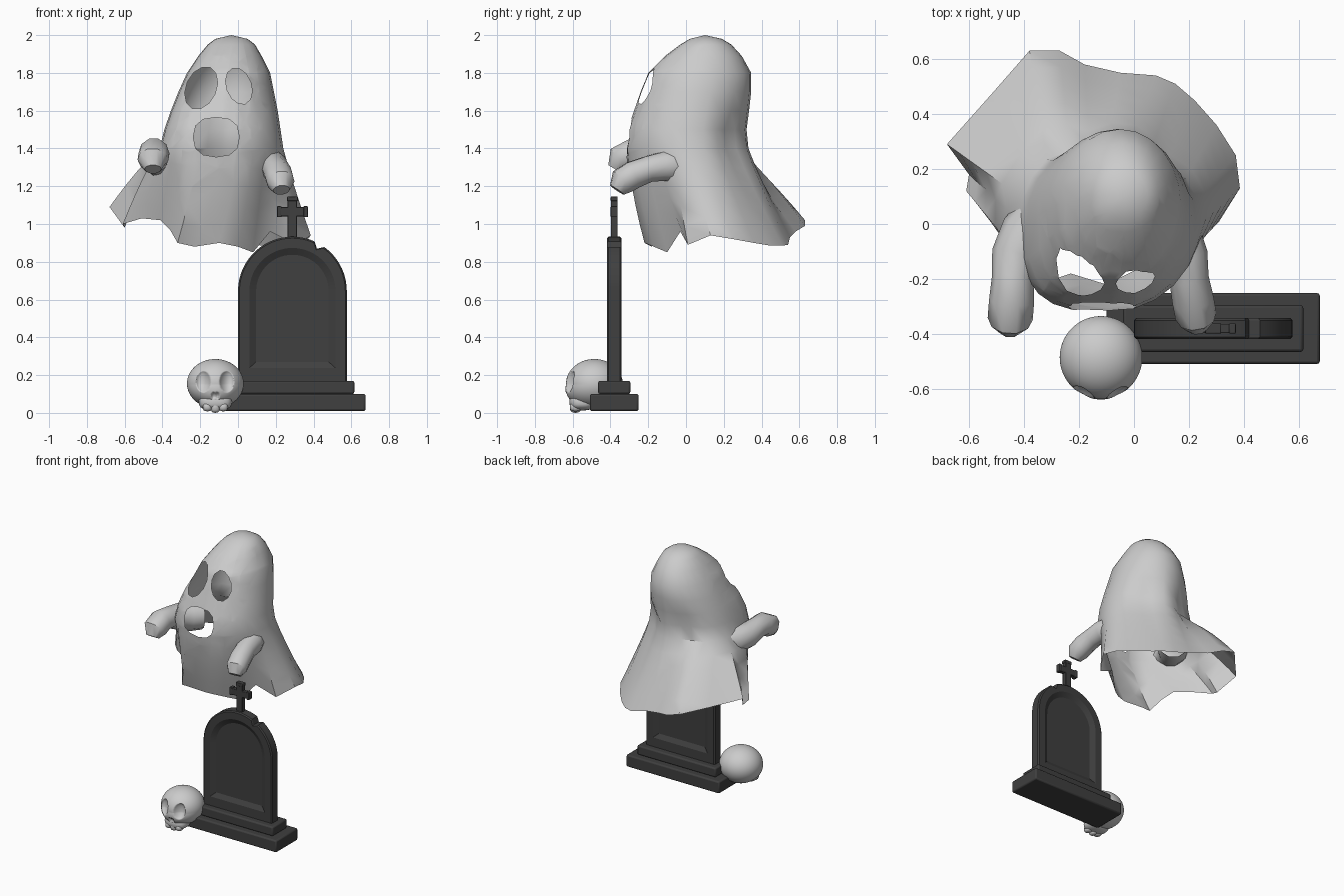
import bpy, bmesh
from math import sin, cos, pi, radians, exp, copysign
from mathutils import Vector

cube = bpy.data.objects.get("Cube")
if cube:
    bpy.data.objects.remove(cube, do_unlink=True)


def material(name, value):
    mat = bpy.data.materials.new(name)
    mat.use_nodes = True
    colour = (value, value, value, 1)
    mat.diffuse_color = colour
    mat.node_tree.nodes["Principled BSDF"].inputs["Base Color"].default_value = colour
    return mat


PALE = material("pale_grey", 0.6)
STONE = material("dark_stone", 0.05)


def finish(bm, name, mat, angle=35, bevel=0):
    bmesh.ops.recalc_face_normals(bm, faces=bm.faces)
    mesh = bpy.data.meshes.new(name)
    bm.to_mesh(mesh)
    bm.free()
    mesh.materials.append(mat)
    obj = bpy.data.objects.new(name, mesh)
    bpy.context.collection.objects.link(obj)
    if bevel:
        mod = obj.modifiers.new("bevel", "BEVEL")
        mod.width, mod.segments = bevel, 2
    bpy.ops.object.select_all(action="DESELECT")
    obj.select_set(True)
    bpy.context.view_layer.objects.active = obj
    bpy.ops.object.shade_smooth_by_angle(angle=radians(angle))


def loft(bm, loops, cap_start=False, cap_end=False):
    rows = [[bm.verts.new(p) for p in loop] for loop in loops]
    for a, b in zip(rows, rows[1:]):
        for i in range(len(a)):
            j = (i + 1) % len(a)
            bm.faces.new((a[i], a[j], b[j], b[i]))
    if cap_start:
        bm.faces.new(rows[0])
    if cap_end:
        bm.faces.new(rows[-1])
    return rows


def box(name, centre, size, bevel):
    bm = bmesh.new()
    bmesh.ops.create_cube(bm, size=1)
    bmesh.ops.scale(bm, vec=size, verts=bm.verts)
    bmesh.ops.translate(bm, vec=centre, verts=bm.verts)
    finish(bm, name, STONE, 30, bevel)


# Ghost sheet: oval rings (z, x min, x max, y min, y max) down to the waist
RINGS = [(1.98, -.12, .05, .02, .19), (1.95, -.16, .09, -.03, .24),
         (1.89, -.21, .125, -.11, .295), (1.8, -.27, .17, -.2, .345),
         (1.7, -.315, .19, -.24, .345), (1.6, -.355, .21, -.275, .335),
         (1.5, -.39, .225, -.31, .325), (1.4, -.415, .24, -.32, .335)]
# Ragged hem, counter-clockwise from the +x side
HEM = [(.385, .13, .94), (.37, .25, .92), (.3, .36, .9), (.22, .45, .885),
       (.15, .51, .885), (.08, .54, .89), (-.05, .55, .93), (-.18, .58, .96),
       (-.27, .63, .99), (-.38, .63, 1.02), (-.52, .47, 1.05), (-.68, .29, 1.09),
       (-.6, .18, .98), (-.61, .12, 1), (-.51, 0, 1.03), (-.41, -.06, 1.02),
       (-.36, -.14, .97), (-.32, -.21, .9), (-.23, -.18, .88), (-.1, -.22, .9),
       (0, -.17, .88), (.08, -.1, .85), (.17, -.03, .96), (.31, .01, .89)]
# How each hem column leaves the waist: low flares early, high hangs straight
FLARE = [1.1] * 8 + [.8] * 7 + [1.1] + [1.5] * 5 + [1.1] * 3


def ring(z, x0, x1, y0, y1):
    loop = []
    for i in range(len(HEM)):
        a = 2 * pi * i / len(HEM)
        c, s = cos(a), sin(a)
        power = 1
        if c < -.01 and s < -.01:
            power = .82 if z > 1.65 else .66
        fold = sum(exp(-((a - radians(d)) / .25) ** 2) for d in (50, 112))
        k = 1 - .17 * fold * exp(-((z - 1.45) / .12) ** 2)
        loop.append(Vector(((x0 + x1) / 2 + k * (x1 - x0) / 2 * copysign(abs(c) ** power, c),
                            (y0 + y1) / 2 + k * (y1 - y0) / 2 * copysign(abs(s) ** power, s), z)))
    return loop


def cut_hole(bm, cx, cz, rx, rz, tilt=0, squareness=1):
    """Cut a convex outline into the front of the sheet and open it."""
    outline = []
    for i in range(12):
        a = 2 * pi * i / 12
        u = rx * copysign(abs(cos(a)) ** squareness, cos(a))
        v = rz * copysign(abs(sin(a)) ** squareness, sin(a))
        outline.append(Vector((cx + u * cos(tilt) - v * sin(tilt), 0,
                               cz + u * sin(tilt) + v * cos(tilt))))
    edges = list(zip(outline, outline[1:] + outline[:1]))
    normals = [Vector((q.z - p.z, 0, p.x - q.x)).normalized() for p, q in edges]

    def near(f):
        c = f.calc_center_median()
        return f.normal.y < 0 and c.y < .06 and abs(c.x - cx) < rx + .08 and abs(c.z - cz) < rz + .1

    for (p, q), n in zip(edges, normals):
        bm.normal_update()
        faces = [f for f in bm.faces if near(f)]
        geom = faces + list({e for f in faces for e in f.edges}) + list({v for f in faces for v in f.verts})
        bmesh.ops.bisect_plane(bm, geom=geom, dist=1e-5, plane_co=p, plane_no=n)
    inside = [f for f in bm.faces if f.calc_center_median().y < .06 and
              all((f.calc_center_median() - p).dot(n) < 0 for (p, q), n in zip(edges, normals))]
    bmesh.ops.delete(bm, geom=inside, context="FACES")


bm = bmesh.new()
loops = [ring(*r) for r in RINGS]
waist = loops[-1]
for step in range(1, 6):
    t = step / 5
    loop = []
    for w, h, flare in zip(waist, HEM, FLARE):
        p = w.lerp(Vector(h), t ** flare)
        p.z = w.z + (h[2] - w.z) * t
        loop.append(p)
    loops.append(loop)
rows = loft(bm, loops)
crown = bm.verts.new((-.035, .1, 2))
for i in range(len(HEM)):
    bm.faces.new((crown, rows[0][i], rows[0][(i + 1) % len(HEM)]))
bmesh.ops.recalc_face_normals(bm, faces=bm.faces)
cut_hole(bm, -.195, 1.72, .08, .118, radians(-24))
cut_hole(bm, .005, 1.73, .066, .1, radians(20))
cut_hole(bm, -.115, 1.46, .122, .105, 0, .8)
finish(bm, "ghost_sheet", PALE, 40)


# Draped arms, swept along a path with a drooping hand
def arm(name, path, radii):
    bm = bmesh.new()
    pts = [Vector(p) for p in path]
    loops = []
    for i, p in enumerate(pts):
        d = (pts[min(i + 1, len(pts) - 1)] - pts[max(i - 1, 0)]).normalized()
        side = d.cross(Vector((0, 0, 1))).normalized()
        up = side.cross(d)
        loops.append([p + radii[i] * (side * cos(k * pi / 5) + up * sin(k * pi / 5)) for k in range(10)])
    loft(bm, loops, False, True)
    finish(bm, name, PALE, 40)


arm("right_arm", [(-.33, .03, 1.33), (-.385, -.04, 1.335), (-.43, -.12, 1.35), (-.44, -.2, 1.37),
                  (-.445, -.28, 1.375), (-.45, -.345, 1.34), (-.45, -.375, 1.29)],
    [.1, .105, .09, .077, .082, .082, .045])
arm("left_arm", [(.1, .02, 1.3), (.15, -.04, 1.305), (.19, -.12, 1.305), (.2, -.2, 1.29),
                 (.215, -.28, 1.26), (.225, -.335, 1.225), (.23, -.365, 1.18)],
    [.09, .095, .08, .072, .076, .075, .045])

# Gravestone base steps
MID, DEPTH = .288, -.38
box("lower_step", (MID, DEPTH, .055), (.775, .258, .09), .01)
box("upper_step", (MID, DEPTH, .135), (.655, .17, .07), .01)


# Arched slab with a notch in the rim and a sunken panel on both faces
def arch(half, bottom, y, notched=False):
    loop = [Vector((MID + half, y, bottom))]
    for i in range(31):
        r = half * .9 if notched and i == 10 else half
        a = pi * i / 30
        loop.append(Vector((MID + r * cos(a), y, .645 + r * sin(a))))
    return loop + [Vector((MID - half, y, bottom))]


def slab_side(sign):
    return [arch(half, low, DEPTH + sign * off, notch) for half, low, off, notch in
            [(.192, .27, .018, False), (.228, .238, .038, False),
             (.28, .165, .038, True), (.288, .16, .03, True)]]


bm = bmesh.new()
loft(bm, slab_side(1) + slab_side(-1)[::-1], True, True)
finish(bm, "gravestone_slab", STONE, 25)

# Cross on top, with slightly wider tips
box("cross_upright", (MID, DEPTH, 1.02), (.05, .034, .23), .004)
box("cross_bar", (MID, DEPTH, 1.065), (.14, .034, .048), .004)
for side in (-1, 1):
    box("cross_bar_tip", (MID + side * .07, DEPTH, 1.065), (.024, .037, .058), .004)
box("cross_top_tip", (MID, DEPTH, 1.133), (.058, .037, .024), .004)

# Skull: smooth cranium with sunken sockets and nose
SX, SY = -.12, -.485
bm = bmesh.new()
bmesh.ops.create_icosphere(bm, subdivisions=6, radius=1)
HOLES = [(-.063, .165, .038, .056, .035), (.06, .165, .038, .056, .035),
         (-.009, .092, .014, .02, .018), (.009, .092, .014, .02, .018)]
for v in bm.verts:
    x, y, z = v.co.x * .15, v.co.y * .15, .155 + v.co.z * .13
    if y < 0:
        # fuller cheeks below the eyes
        y *= 1 + .25 * max(0, (.15 - z) / .13)
        y += max(d * max(0, 1 - ((x - cx) / rx) ** 2 - ((z - cz) / rz) ** 2) ** .8
                 for cx, cz, rx, rz, d in HOLES)
    v.co = (SX + x, SY + y, z)
finish(bm, "skull_cranium", PALE, 80)


def blob(name, centre, size, segments):
    bm = bmesh.new()
    bmesh.ops.create_uvsphere(bm, u_segments=segments, v_segments=segments // 2, radius=1)
    for v in bm.verts:
        squared = [copysign(abs(c) ** .75, c) * s for c, s in zip(v.co, size)]
        v.co = Vector(centre) + Vector(squared)
    finish(bm, name, PALE, 80)


# Upper jaw with a scalloped row of teeth
blob("skull_jaw", (SX, SY - .065, .058), (.088, .067, .045), 32)
for i in (-1, 0, 1):
    blob("skull_tooth", (SX + i * .042, SY - .1, .032), (.025, .03, .032 - .008 * abs(i)), 16)
